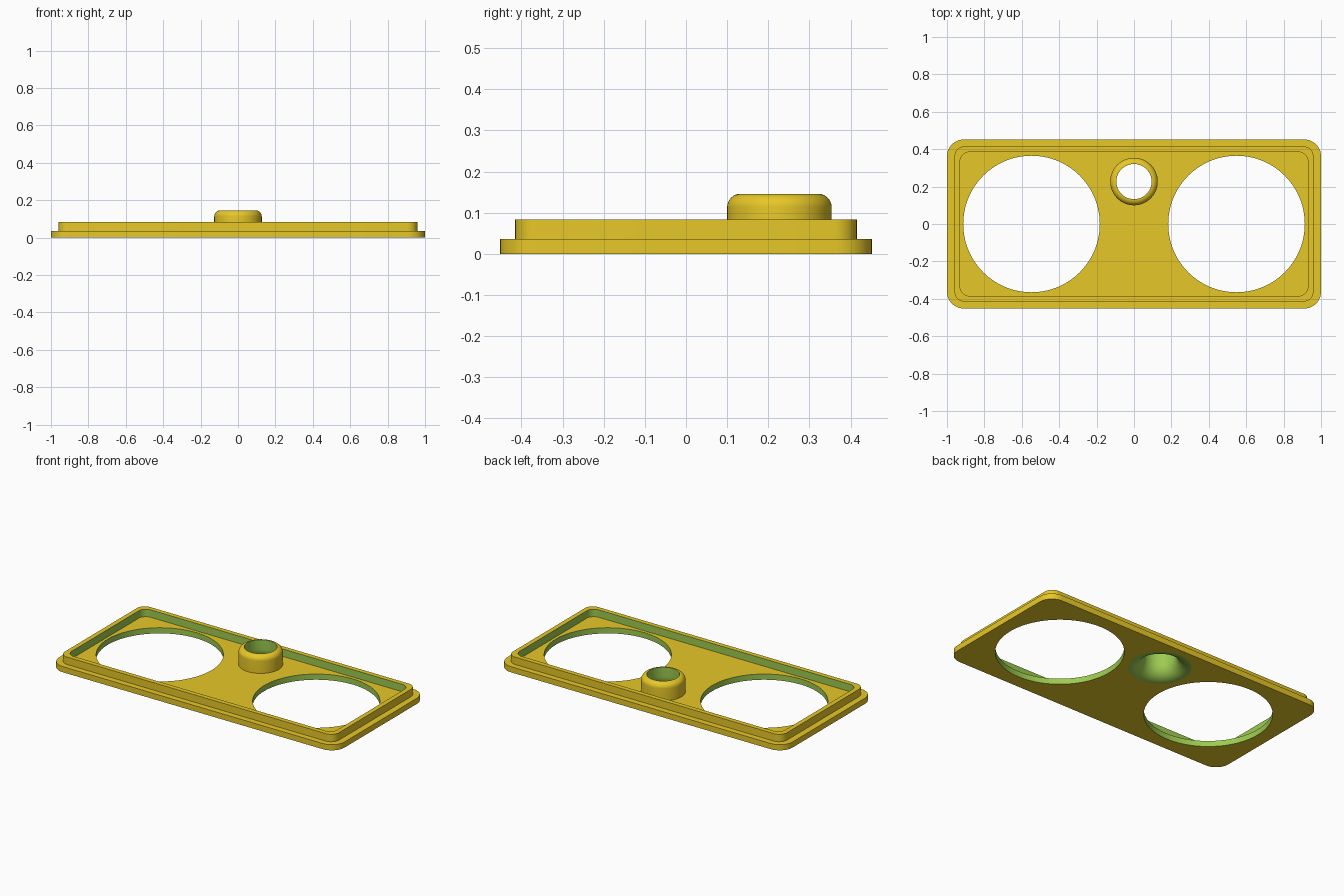
import bpy, bmesh, math

if "Cube" in bpy.data.objects:
    bpy.data.objects.remove(bpy.data.objects["Cube"])

# Heights and shared dimensions
Z_FLOOR, Z_RIM, Z_TOP = 0.036, 0.083, 0.146
HOLE_X, HOLE_R = 0.548, 0.365
COLLAR_Y, COLLAR_R, BORE_R, FLARE_R = 0.227, 0.127, 0.094, 0.18


def material(name, colour):
    m = bpy.data.materials.new(name)
    m.diffuse_color = (*colour, 1)
    m.use_nodes = True
    m.node_tree.nodes["Principled BSDF"].inputs["Base Color"].default_value = m.diffuse_color
    return m


MATS = [material("yellow", (0.947, 0.680, 0.025)),
        material("green", (0.337, 0.597, 0.082))]


def rounded_rect(hx, hy, r, n=10):
    pts = []
    for q, (sx, sy) in enumerate([(1, 1), (-1, 1), (-1, -1), (1, -1)]):
        for i in range(n + 1):
            a = math.pi / 2 * (q + i / n)
            pts.append((sx * (hx - r) + r * math.cos(a), sy * (hy - r) + r * math.sin(a)))
    return pts


def circle(cx, cy, r, n=96):
    return [(cx + r * math.cos(2 * math.pi * i / n), cy + r * math.sin(2 * math.pi * i / n))
            for i in range(n)]


def ring(bm, pts, z):
    return [bm.verts.new((x, y, z)) for x, y in pts]


def wall(bm, a, b, mat=0):
    n = len(a)
    for i in range(n):
        j = (i + 1) % n
        bm.faces.new((a[i], a[j], b[j], b[i])).material_index = mat


def cap(bm, loops, up):
    """Fill the flat area inside the first loop and outside the others."""
    edges = []
    for l in loops:
        for i in range(len(l)):
            pair = (l[i], l[(i + 1) % len(l)])
            edges.append(bm.edges.get(pair) or bm.edges.new(pair))
    out = bmesh.ops.triangle_fill(bm, edges=edges, use_beauty=True, normal=(0, 0, up))
    for f in out["geom"]:
        if isinstance(f, bmesh.types.BMFace):
            f.normal_update()
            if f.normal.z * up < 0:
                f.normal_flip()


def finish(bm, name):
    me = bpy.data.meshes.new(name)
    bm.to_mesh(me)
    bm.free()
    for m in MATS:
        me.materials.append(m)
    ob = bpy.data.objects.new(name, me)
    bpy.context.collection.objects.link(ob)
    bpy.ops.object.select_all(action='DESELECT')
    ob.select_set(True)
    bpy.context.view_layer.objects.active = ob
    bpy.ops.object.shade_smooth_by_angle(angle=math.radians(30))


OUTER = rounded_rect(1.0, 0.452, 0.09)
RIM_OUT = rounded_rect(0.96, 0.415, 0.055)
RIM_IN = rounded_rect(0.93, 0.385, 0.05)

# Base plate with two large openings and a flared socket below
bm = bmesh.new()
low, high = ring(bm, OUTER, 0), ring(bm, OUTER, Z_FLOOR)
wall(bm, low, high)
bottom, floor = [low], [ring(bm, RIM_IN, Z_FLOOR)]
for side in (-1, 1):
    pts = circle(side * HOLE_X, 0, HOLE_R)
    a, b = ring(bm, pts, 0), ring(bm, pts, Z_FLOOR)
    wall(bm, b, a, 1)
    bottom.append(a)
    floor.append(b)
bottom.append(ring(bm, circle(0, COLLAR_Y, FLARE_R), 0))
floor.append(ring(bm, circle(0, COLLAR_Y, COLLAR_R), Z_FLOOR))
cap(bm, bottom, -1)
cap(bm, floor, 1)
cap(bm, [high, ring(bm, RIM_OUT, Z_FLOOR)], 1)
finish(bm, "base_plate")

# Raised rim, green on the inside
bm = bmesh.new()
loops = [ring(bm, p, z) for p, z in ((RIM_OUT, Z_FLOOR), (RIM_OUT, Z_RIM),
                                     (RIM_IN, Z_RIM), (RIM_IN, Z_FLOOR))]
for i in range(3):
    wall(bm, loops[i], loops[i + 1], 1 if i == 2 else 0)
finish(bm, "raised_rim")

# Collar: rounded outside, straight bore that flares out to the underside
bm = bmesh.new()
N = 10
edge_r, flare = COLLAR_R - BORE_R, FLARE_R - BORE_R
outside = [(COLLAR_R, Z_FLOOR)]
for i in range(N + 1):
    a = math.pi / 2 * i / N
    outside.append((BORE_R + edge_r * math.cos(a), Z_TOP - edge_r + edge_r * math.sin(a)))
inside = []
for i in range(N + 1):
    a = math.pi / 2 * i / N
    inside.append((FLARE_R - flare * math.cos(a), flare - flare * math.sin(a)))
loops = [ring(bm, circle(0, COLLAR_Y, r), z) for r, z in outside + inside]
for i in range(len(loops) - 1):
    wall(bm, loops[i], loops[i + 1], 1 if i >= len(outside) - 1 else 0)
finish(bm, "collar")
